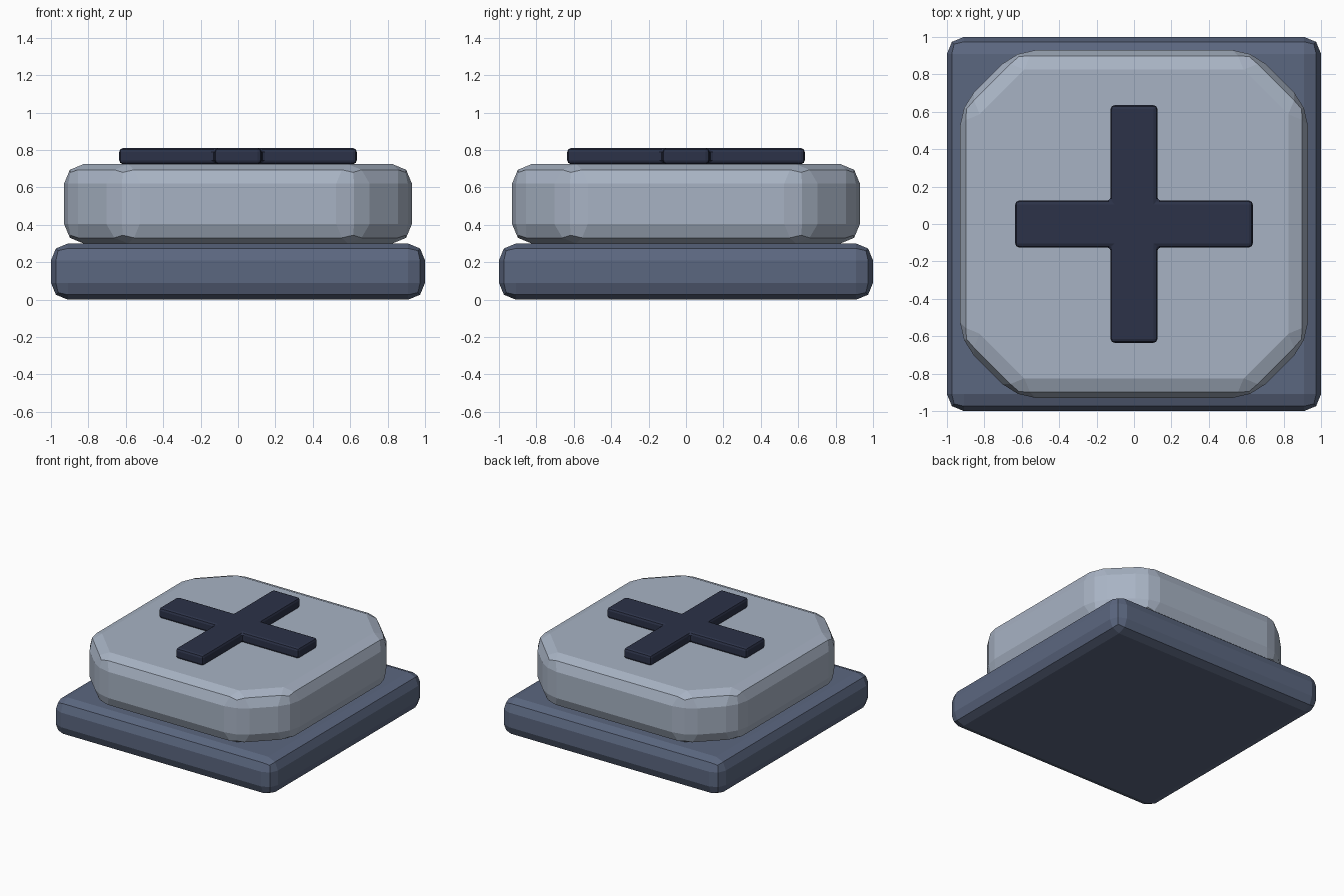
import bpy, bmesh

if "Cube" in bpy.data.objects:
    bpy.data.objects.remove(bpy.data.objects["Cube"])


def prism(name, outline, z0, z1, bevel, color):
    """Extrude an outline from z0 to z1, round every edge in two flat steps."""
    bm = bmesh.new()
    face = bm.faces.new([bm.verts.new((x, y, z0)) for x, y in outline])
    ext = bmesh.ops.extrude_face_region(bm, geom=[face], use_keep_orig=True)
    top = [v for v in ext["geom"] if isinstance(v, bmesh.types.BMVert)]
    bmesh.ops.translate(bm, verts=top, vec=(0, 0, z1 - z0))
    bmesh.ops.recalc_face_normals(bm, faces=bm.faces)
    mesh = bpy.data.meshes.new(name)
    bm.to_mesh(mesh)
    bm.free()
    obj = bpy.data.objects.new(name, mesh)
    bpy.context.collection.objects.link(obj)
    mod = obj.modifiers.new("rounded_edges", "BEVEL")
    mod.width = bevel
    mod.segments = 2
    mod.limit_method = "ANGLE"
    mat = bpy.data.materials.new(name + "_color")
    mat.diffuse_color = (*color, 1)
    mat.use_nodes = True
    mat.node_tree.nodes["Principled BSDF"].inputs["Base Color"].default_value = mat.diffuse_color
    mesh.materials.append(mat)
    return obj


def four_way(points):
    """Repeat a corner outline around z in quarter turns."""
    out = []
    for _ in range(4):
        out += points
        points = [(-y, x) for x, y in points]
    return out


# Square base slab
prism("base", four_way([(1, 1)]), 0, 0.3, 0.09, (0.105, 0.135, 0.215))

# Button cap with cut corners
prism("button_cap", four_way([(0.93, 0.63), (0.63, 0.93)]), 0.3, 0.725, 0.105,
      (0.39, 0.45, 0.55))

# Raised plus sign on the cap
a, w = 0.635, 0.125
prism("plus_sign", four_way([(a, -w), (a, w), (w, w)]), 0.725, 0.81, 0.02,
      (0.025, 0.032, 0.065))
